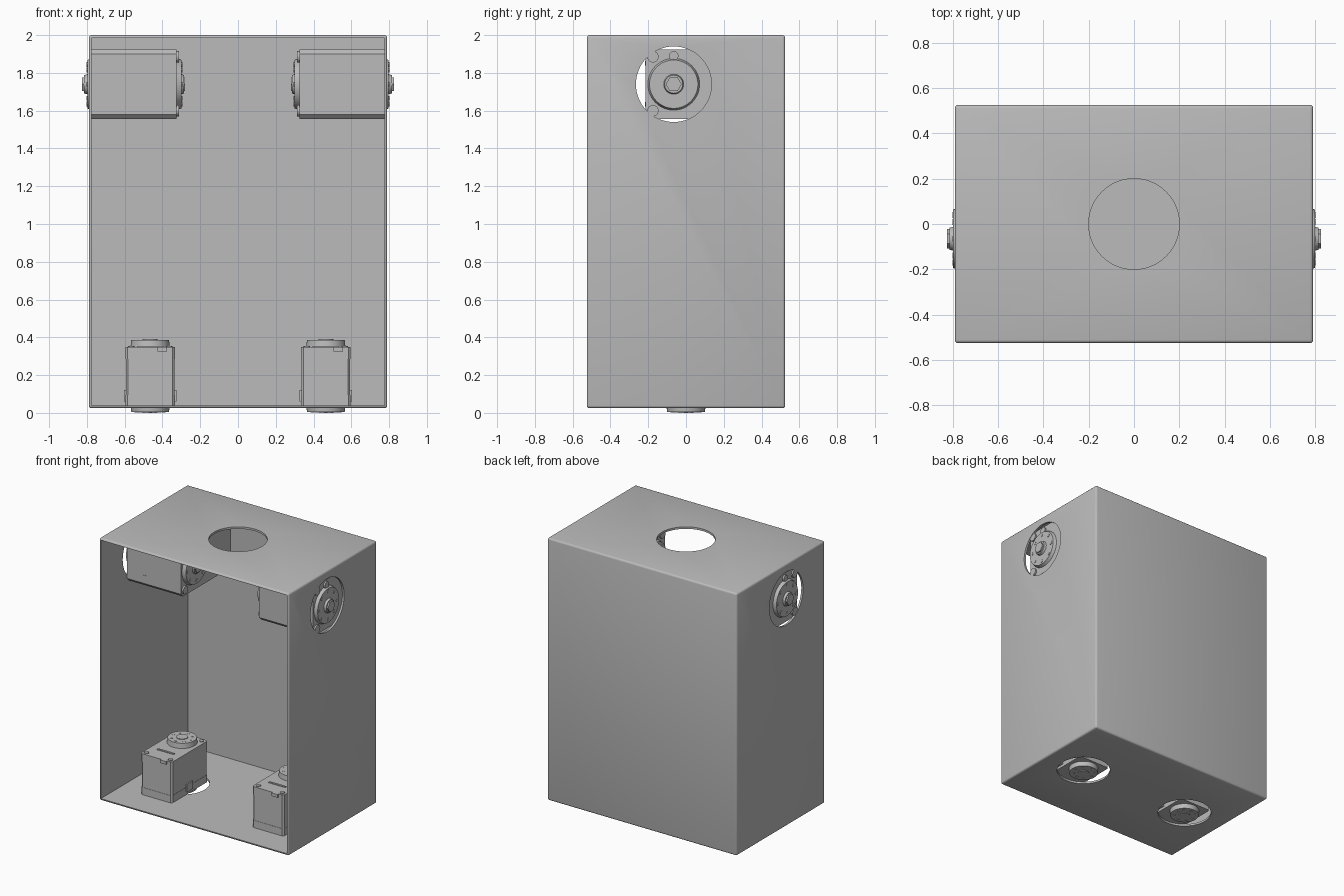
import bpy, bmesh, math
from mathutils import Matrix, Vector

if "Cube" in bpy.data.objects:
    bpy.data.objects.remove(bpy.data.objects["Cube"], do_unlink=True)

GREY = (0.5, 0.5, 0.5, 1)
metal = bpy.data.materials.new("plain grey")
metal.use_nodes = True
metal.diffuse_color = GREY
metal.node_tree.nodes["Principled BSDF"].inputs["Base Color"].default_value = GREY


def finish(name, bm, smooth=False):
    mesh = bpy.data.meshes.new(name)
    bmesh.ops.recalc_face_normals(bm, faces=bm.faces)
    bm.to_mesh(mesh)
    bm.free()
    mesh.materials.append(metal)
    obj = bpy.data.objects.new(name, mesh)
    bpy.context.collection.objects.link(obj)
    if smooth:
        bpy.ops.object.select_all(action="DESELECT")
        bpy.context.view_layer.objects.active = obj
        obj.select_set(True)
        bpy.ops.object.shade_smooth_by_angle(angle=math.radians(35))
    return obj


def block(name, low, high, bevel=0, axis=None, segments=1):
    """Box between two corners, optionally bevelling only edges along one axis."""
    low, high = Vector(low), Vector(high)
    bm = bmesh.new()
    bmesh.ops.create_cube(bm, size=1)
    size = high - low
    bmesh.ops.transform(bm, verts=bm.verts, matrix=Matrix.Translation((low + high) / 2)
                        @ Matrix.Diagonal((*size, 1)))
    if bevel:
        edges = [e for e in bm.edges if axis is None
                 or abs((e.verts[0].co - e.verts[1].co)[axis]) > 1e-4]
        bmesh.ops.bevel(bm, geom=edges, offset=bevel, segments=segments,
                        profile=0.5, affect="EDGES")
    return finish(name, bm, segments > 1)


def disc(name, start, direction, radius, depth, sides=40, tip=None):
    """Round or polygonal boss growing from a start point."""
    d = Vector(direction).normalized()
    bm = bmesh.new()
    bmesh.ops.create_cone(bm, cap_ends=True, segments=sides, radius1=radius,
                          radius2=radius if tip is None else tip, depth=depth)
    turn = Vector((0, 0, 1)).rotation_difference(d).to_matrix().to_4x4()
    bmesh.ops.transform(bm, verts=bm.verts,
                        matrix=Matrix.Translation(Vector(start) + d * depth / 2) @ turn)
    return finish(name, bm, sides > 8)


def cut(target, cutters):
    for cutter in cutters:
        cutter.hide_render = True
        mod = target.modifiers.new("cut", "BOOLEAN")
        mod.operation, mod.solver, mod.object = "DIFFERENCE", "EXACT", cutter
        bpy.context.view_layer.objects.active = target
        bpy.ops.object.modifier_apply(modifier=mod.name)
        bpy.data.objects.remove(cutter, do_unlink=True)


def ring_points(centre, normal_axis, radius, count):
    a, b = [i for i in range(3) if i != normal_axis]
    for i in range(count):
        p = Vector(centre)
        p[a] += radius * math.cos(i * math.tau / count)
        p[b] += radius * math.sin(i * math.tau / count)
        yield p


# Open-fronted cabinet with round openings
W, D, BASE, T = 0.79, 0.525, 0.025, 0.015
AXLE_Y, AXLE_Z, FOOT_X = -0.065, 1.74, 0.465
cabinet = block("cabinet", (-W, -D, BASE), (W, D, 2), 0.014, None, 3)
cut(cabinet, [
    block("cavity", (T - W, -1, BASE + T), (W - T, D - T, 2 - T)),
    disc("top_hole", (0, 0, 1.8), (0, 0, 1), 0.2, 0.4, 64),
    disc("side_hole", (-1, AXLE_Y, AXLE_Z), (1, 0, 0), 0.2, 2, 64),
    disc("floor_hole_right", (-FOOT_X, 0, -0.1), (0, 0, 1), 0.187, 0.3, 64),
    disc("floor_hole_left", (FOOT_X, 0, -0.1), (0, 0, 1), 0.187, 0.3, 64),
])
bpy.context.view_layer.objects.active = cabinet
cabinet.select_set(True)
bpy.ops.object.shade_smooth_by_angle(angle=math.radians(35))


def shoulder_motor(s, side):
    """Large motor lying across an upper corner, with a horn at both ends."""
    xs = sorted((s * 0.325, s * 0.775))
    block(side + "_shoulder_motor_body", (xs[0], -0.215, 1.555), (xs[1], 0.38, 1.925),
          0.025, 0)
    for end, x, d, thick, hub in (("outer", 0.775, s, 0.023, 0.027),
                                  ("inner", 0.325, -s, 0.027, 0.018)):
        label = f"{side}_shoulder_{end}_"
        c = Vector((s * x, AXLE_Y, AXLE_Z))
        out = Vector((d, 0, 0))
        disc(label + "horn", c, out, 0.137, thick, 48, 0.128)
        face = c + out * thick
        disc(label + "hub", face, out, 0.053, hub * 0.6, 24, 0.048)
        disc(label + "hub_bolt", face + out * hub * 0.6, out, 0.042, hub * 0.4, 6)
        for p in ring_points(face, 0, 0.105, 8):
            disc(label + "horn_screw", p, out, 0.013, 0.003, 8)
        for z in (1.6, 1.885):
            disc(label + "case_bolt", (c.x, -0.175, z), out, 0.03, 0.012, 20)
        disc(label + "case_pin", c + Vector((0, 0, 0.15)), out, 0.025, 0.012, 20)
    for z in (1.635, 1.85):
        disc(side + "_shoulder_front_screw", (s * 0.625, -0.215, z), (0, -1, 0),
             0.012, 0.003, 6)


def hip_motor(s, side):
    """Small upright motor standing over a floor opening."""
    x = s * FOOT_X
    label = side + "_hip_"
    for name, low, high, inset in (("lower_case", 0.04, 0.095, 0),
                                   ("middle_case", 0.095, 0.285, 0.002),
                                   ("upper_case", 0.285, 0.348, 0)):
        block(label + name, (x - 0.131 + inset, -0.31 + inset, low),
              (x + 0.131 - inset, 0.12 - inset, high), 0.012, 2)
    # Horns above and below, each with a hub and a screw ring
    for end, z, d, thick in (("upper", 0.348, 1, 0.037), ("lower", 0.04, -1, 0.035)):
        out = Vector((0, 0, d))
        c = Vector((x, 0, z))
        disc(label + end + "_horn", c, out, 0.104, thick, 40, 0.1)
        face = c + out * thick
        disc(label + end + "_hub", face, out, 0.04, 0.005, 24)
        for p in ring_points(face, 2, 0.072, 8):
            disc(label + end + "_screw", p, out, 0.01, 0.002, 8)
    # Case corner screws, lid rib, front lug and side socket
    for dx in (-0.1, 0.1):
        for y in (-0.28, 0.09):
            disc(label + "case_screw", (x + dx, y, 0.348), (0, 0, 1), 0.017, 0.006, 12)
    block(label + "lid_rib", (x - 0.07, -0.2, 0.348), (x + 0.07, -0.185, 0.354))
    block(label + "front_lug", (x + 0.04, -0.322, 0.325), (x + 0.09, -0.308, 0.348))
    for d in (-1, 1):
        a, b = sorted((x + d * 0.125, x + d * 0.139))
        block(label + "socket", (a, -0.14, 0.06), (b, -0.07, 0.12))


for s, side in ((-1, "right"), (1, "left")):
    shoulder_motor(s, side)
    hip_motor(s, side)
